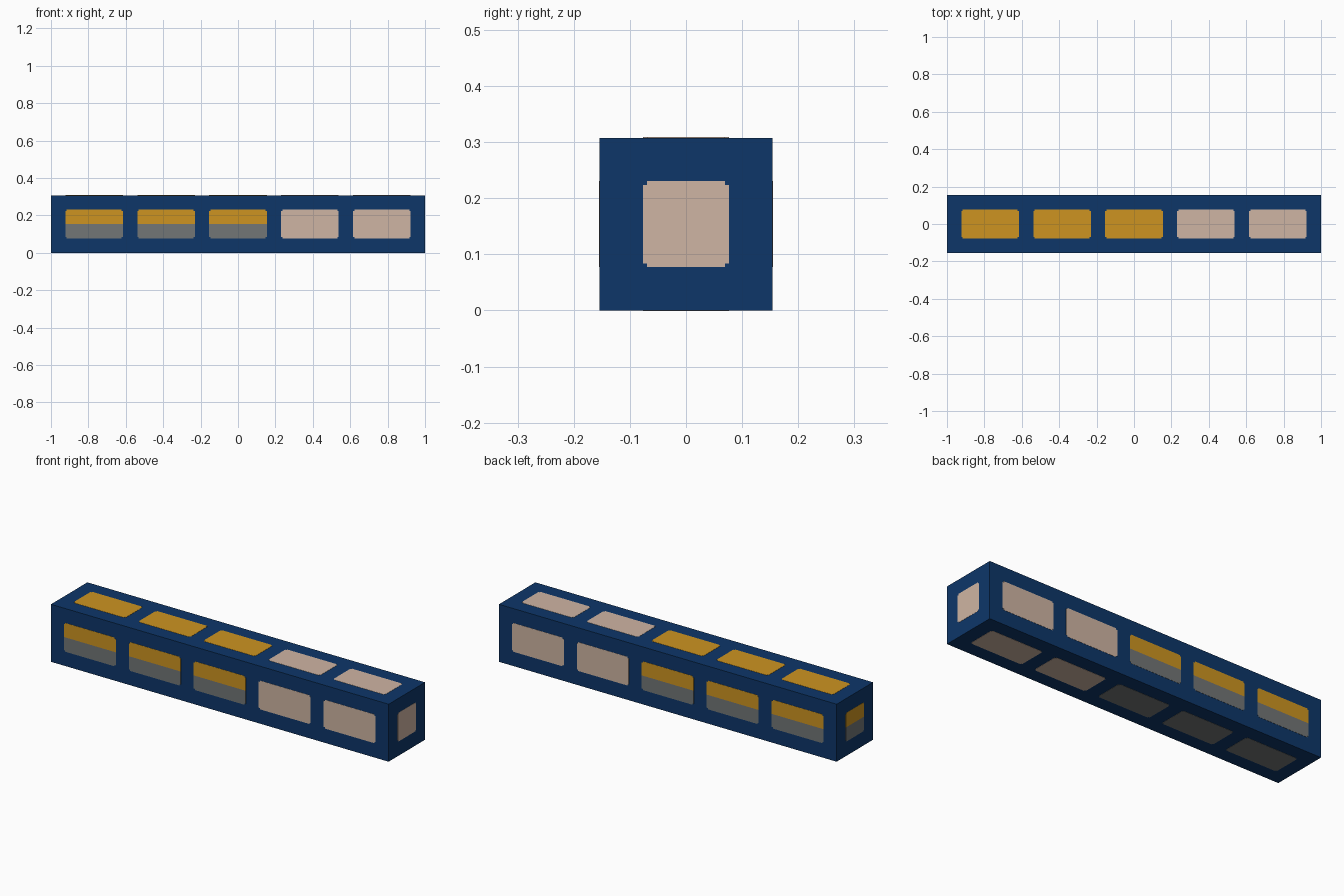
import bpy
import bmesh
from mathutils import Vector

if "Cube" in bpy.data.objects:
    bpy.data.objects.remove(bpy.data.objects["Cube"])

U = 1 / 13          # module: body is 26 x 4 x 4 modules
N = 0.007           # corner notch of the panels
PROUD = 0.001       # panels stand just clear of the body


def srgb(r, g, b):
    lin = [(c / 255 / 12.92) if c < 11 else ((c / 255 + 0.055) / 1.055) ** 2.4 for c in (r, g, b)]
    return (*lin, 1.0)


def material(name, rgb):
    m = bpy.data.materials.new(name)
    m.diffuse_color = srgb(*rgb)
    m.use_nodes = True
    m.node_tree.nodes["Principled BSDF"].inputs["Base Color"].default_value = m.diffuse_color
    return m


navy = material("navy", (13, 54, 105))
amber = material("amber", (205, 148, 33))
beige = material("beige", (207, 181, 163))
grey = material("grey", (114, 118, 118))


def finish(bm, name, mat):
    bmesh.ops.recalc_face_normals(bm, faces=bm.faces)
    me = bpy.data.meshes.new(name)
    bm.to_mesh(me)
    bm.free()
    me.materials.append(mat)
    bpy.context.collection.objects.link(bpy.data.objects.new(name, me))


def panel(name, mat, centre, right, up, w, v0, v1, low=True, high=True):
    """Thin plate with stepped corners, spanning -w..w along right and v0..v1 along up."""
    c, r, u = Vector(centre), Vector(right), Vector(up)
    n = r.cross(u)
    pts = [(-w + N, v0), (w - N, v0), (w - N, v0 + N), (w, v0 + N)] if low else [(-w, v0), (w, v0)]
    pts += [(w, v1 - N), (w - N, v1 - N), (w - N, v1), (-w + N, v1),
            (-w + N, v1 - N), (-w, v1 - N)] if high else [(w, v1), (-w, v1)]
    if low:
        pts += [(-w, v0 + N), (-w + N, v0 + N)]
    bm = bmesh.new()
    face = bm.faces.new([bm.verts.new(c + r * a + u * b - n * 0.001) for a, b in pts])
    ext = bmesh.ops.extrude_face_region(bm, geom=[face])
    for v in ext["geom"]:
        if isinstance(v, bmesh.types.BMVert):
            v.co += n * (0.001 + PROUD)
    finish(bm, name, mat)


def side_panel(name, lit, centre, right, w):
    """Lit panels are amber over grey; the others are plain beige."""
    up = (0, 0, 1)
    if lit:
        panel(name + "_upper", amber, centre, right, up, w, 0, U, low=False)
        panel(name + "_lower", grey, centre, right, up, w, -U, 0, high=False)
    else:
        panel(name, beige, centre, right, up, w, -U, U)


# Long square body
bm = bmesh.new()
bmesh.ops.create_cube(bm, size=1)
for v in bm.verts:
    v.co = Vector((v.co.x * 2, v.co.y * 4 * U, (v.co.z + 0.5) * 4 * U))
finish(bm, "body", navy)

# Five panels along each long face
for i in range(5):
    x = (i - 2) * 5 * U
    lit = i < 3
    side_panel(f"front_panel_{i}", lit, (x, -2 * U, 2 * U), (1, 0, 0), 2 * U)
    side_panel(f"back_panel_{i}", lit, (x, 2 * U, 2 * U), (-1, 0, 0), 2 * U)
    panel(f"top_panel_{i}", amber if lit else beige, (x, 0, 4 * U), (1, 0, 0), (0, 1, 0), 2 * U, -U, U)
    panel(f"bottom_panel_{i}", grey if lit else beige, (x, 0, 0), (1, 0, 0), (0, -1, 0), 2 * U, -U, U)

# End panels
side_panel("right_end_panel", False, (1, 0, 2 * U), (0, 1, 0), U)
side_panel("left_end_panel", True, (-1, 0, 2 * U), (0, -1, 0), U)
